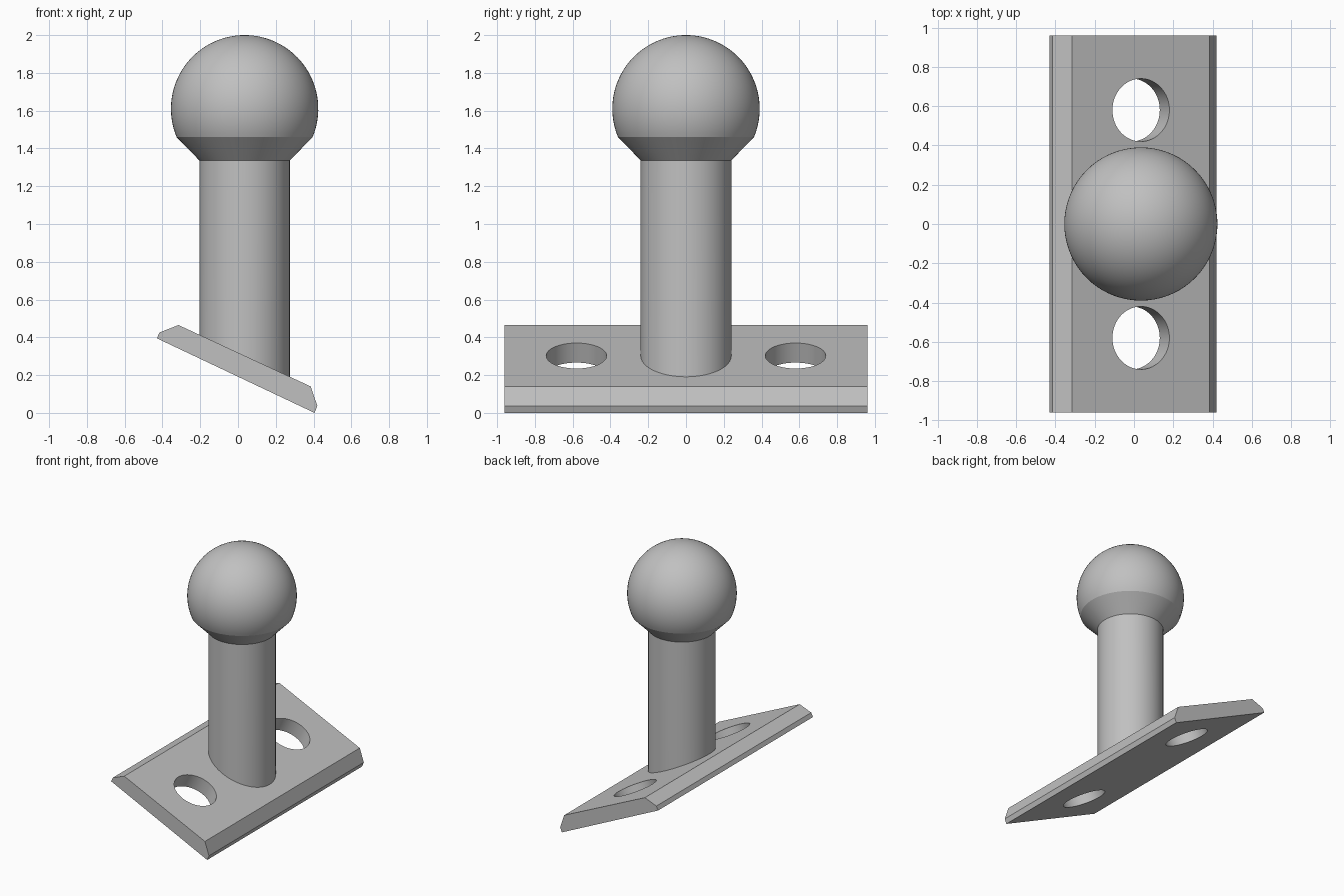
import bpy, bmesh, math
from mathutils import Matrix, Vector

if "Cube" in bpy.data.objects:
    bpy.data.objects.remove(bpy.data.objects["Cube"])

CX = 0.035                      # post axis
TILT = math.radians(24.9)       # plate slope
HOLE_Z = 0.302                  # plate top surface height on the post axis

grey = bpy.data.materials.new("plain grey")
grey.diffuse_color = (0.53, 0.53, 0.53, 1)
grey.use_nodes = True
grey.node_tree.nodes["Principled BSDF"].inputs["Base Color"].default_value = grey.diffuse_color


def make_object(name, bm, smooth=None):
    bmesh.ops.recalc_face_normals(bm, faces=bm.faces)
    mesh = bpy.data.meshes.new(name)
    bm.to_mesh(mesh)
    bm.free()
    mesh.materials.append(grey)
    ob = bpy.data.objects.new(name, mesh)
    bpy.context.collection.objects.link(ob)
    if smooth:
        bpy.ops.object.select_all(action='DESELECT')
        ob.select_set(True)
        bpy.context.view_layer.objects.active = ob
        bpy.ops.object.shade_smooth_by_angle(angle=math.radians(smooth))
    return ob


# Tilted mounting plate: chamfered side profile extruded along y
profile = [(-0.43, 0.395), (-0.415, 0.426), (-0.315, 0.465),
           (0.385, 0.14), (0.42, 0.037), (0.405, 0.0)]
bm = bmesh.new()
face = bm.faces.new([bm.verts.new((x, -0.96, z)) for x, z in profile])
ext = bmesh.ops.extrude_face_region(bm, geom=[face])
moved = [v for v in ext["geom"] if isinstance(v, bmesh.types.BMVert)]
bmesh.ops.translate(bm, verts=moved, vec=(0, 1.92, 0))
plate = make_object("mounting_plate", bm)

# Screw holes drilled square to the plate
bm = bmesh.new()
for side in (-1, 1):
    place = Matrix.Translation((CX, side * 0.58, HOLE_Z)) @ Matrix.Rotation(TILT, 4, 'Y')
    bmesh.ops.create_cone(bm, cap_ends=True, segments=64, radius1=0.16,
                          radius2=0.16, depth=0.6, matrix=place)
cutter = make_object("hole_cutter", bm)
cutter.hide_render = True
cutter.hide_set(True)
holes = plate.modifiers.new("screw holes", 'BOOLEAN')
holes.operation = 'DIFFERENCE'
holes.solver = 'EXACT'
holes.object = cutter
# Bake the holes so that their walls can be smoothed
depsgraph = bpy.context.evaluated_depsgraph_get()
drilled = bpy.data.meshes.new_from_object(plate.evaluated_get(depsgraph))
plate.modifiers.clear()
plate.data = drilled
bpy.data.objects.remove(cutter)
bpy.ops.object.select_all(action='DESELECT')
plate.select_set(True)
bpy.context.view_layer.objects.active = plate
bpy.ops.object.shade_smooth_by_angle(angle=math.radians(15))

# Post, flared neck and ball: one lathed outline
R, BALL_Z = 0.39, 1.61
start = math.asin((1.46 - BALL_Z) / R)
outline = [(0, 0.3), (0.24, 0.3), (0.24, 1.337)]
for i in range(33):
    a = start + (math.pi / 2 - start) * i / 32
    outline.append((max(0, R * math.cos(a)) if i < 32 else 0, BALL_Z + R * math.sin(a)))
bm = bmesh.new()
verts = [bm.verts.new((CX + r, 0, z)) for r, z in outline]
edges = [bm.edges.new(pair) for pair in zip(verts, verts[1:])]
bmesh.ops.spin(bm, geom=verts + edges, cent=(CX, 0, 0), axis=(0, 0, 1),
               angle=math.tau, steps=72)
bmesh.ops.remove_doubles(bm, verts=bm.verts, dist=0.0005)
# Slant the post foot so that it ends inside the plate
for v in bm.verts:
    if v.co.z < 0.5:
        v.co.z = HOLE_Z - 0.06 - math.tan(TILT) * (v.co.x - CX)
make_object("ball_post", bm, smooth=15)
